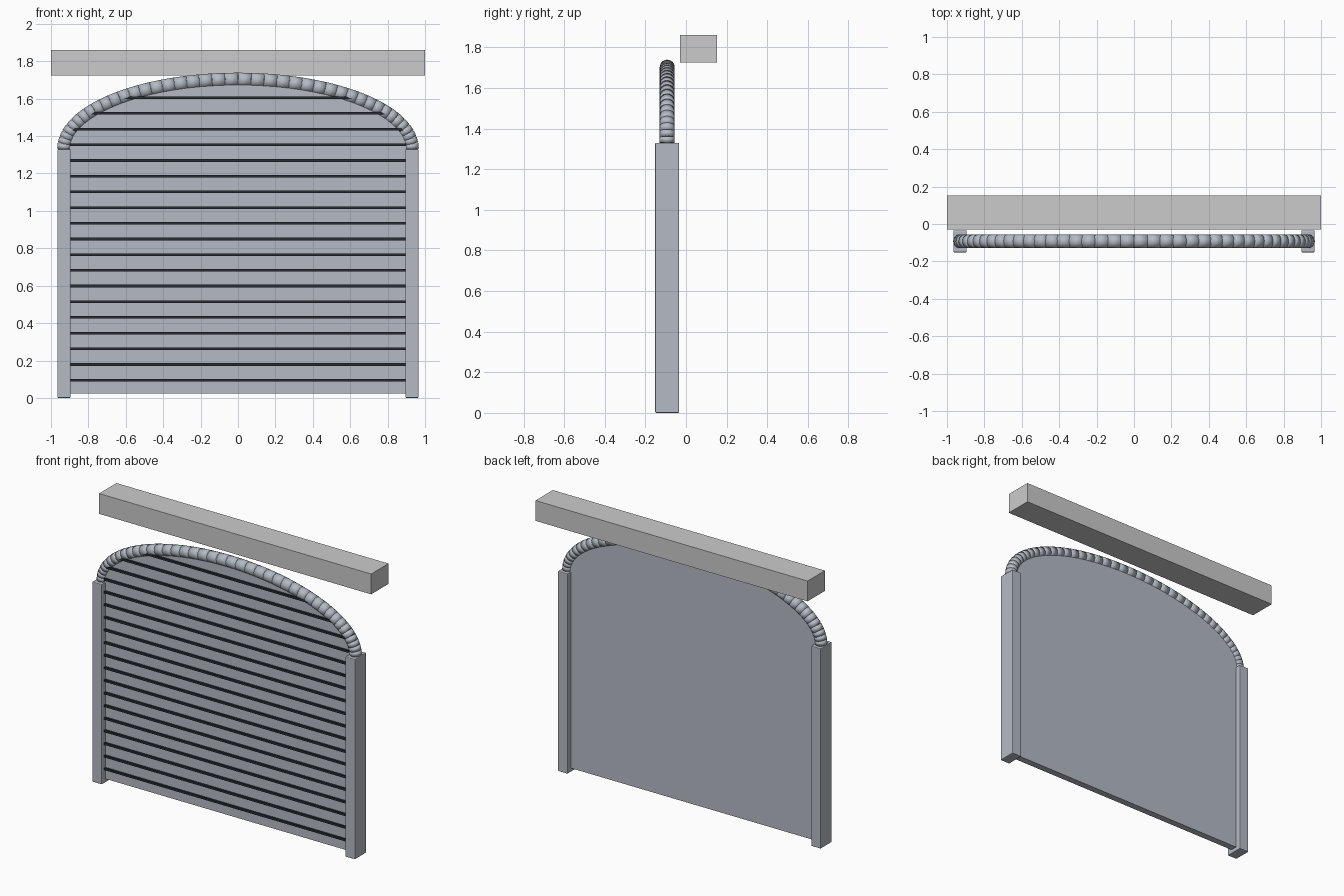
import bpy, bmesh
from math import sin, cos, pi, sqrt
from mathutils import Vector, Matrix

cube = bpy.data.objects.get("Cube")
if cube:
    bpy.data.objects.remove(cube, do_unlink=True)

SPRING = 1.33            # height where the arch starts
ARCH_A, ARCH_B = 0.93, 0.372
MID_Y = -0.0925          # centre plane of the shutter


def material(name, rgb):
    m = bpy.data.materials.new(name)
    m.use_nodes = True
    m.diffuse_color = (*rgb, 1)
    m.node_tree.nodes["Principled BSDF"].inputs["Base Color"].default_value = (*rgb, 1)
    return m


steel = material("steel", (0.46, 0.50, 0.56))
dark = material("dark_seam", (0.02, 0.025, 0.035))


def add_object(name, bm, mat=None, smooth=False, bevel=0):
    bmesh.ops.recalc_face_normals(bm, faces=bm.faces)
    for f in bm.faces:
        f.smooth = smooth
    mesh = bpy.data.meshes.new(name)
    bm.to_mesh(mesh)
    bm.free()
    ob = bpy.data.objects.new(name, mesh)
    bpy.context.collection.objects.link(ob)
    if mat:
        mesh.materials.append(mat)
    if bevel:
        mod = ob.modifiers.new("edge_bevel", "BEVEL")
        mod.width = bevel
        mod.segments = 2
    return ob


def add_box(bm, lo, hi):
    lo, hi = Vector(lo), Vector(hi)
    bmesh.ops.create_cube(bm, size=1, matrix=Matrix.Translation((lo + hi) / 2)
                          @ Matrix.Diagonal((*(hi - lo), 1)))


def arch_point(t):
    return Vector((ARCH_A * cos(t), MID_Y, SPRING + ARCH_B * sin(t)))


# Lintel beam behind the arch
bm = bmesh.new()
add_box(bm, (-1, -0.03, 1.725), (1, 0.152, 1.86))
add_object("lintel_beam", bm)

# Side posts
for side, name in ((1, "left_post"), (-1, "right_post")):
    bm = bmesh.new()
    xs = sorted((side * 0.895, side * 0.966))
    add_box(bm, (xs[0], -0.152, 0), (xs[1], -0.034, SPRING))
    add_object(name, bm, steel, bevel=0.005)

# Shutter panel with an arched top
bm = bmesh.new()
outline = [(-ARCH_A, 0.025), (ARCH_A, 0.025)]
outline += [(p.x, p.z) for p in (arch_point(pi * i / 48) for i in range(49))]
face = bm.faces.new([bm.verts.new((x, -0.115, z)) for x, z in outline])
ext = bmesh.ops.extrude_face_region(bm, geom=[face])
bmesh.ops.translate(bm, vec=(0, 0.045, 0),
                    verts=[v for v in ext["geom"] if isinstance(v, bmesh.types.BMVert)])
add_object("shutter_panel", bm, steel)

# Dark horizontal seams, trimmed to the arch
bm = bmesh.new()
for i in range(19):
    z = 0.095 + i * 0.0839
    half = 0.897
    if z > SPRING:
        half = min(half, ARCH_A * sqrt(1 - ((z - SPRING) / ARCH_B) ** 2))
    add_box(bm, (-half, -0.128, z - 0.007), (half, -0.11, z + 0.007))
add_object("panel_seams", bm, dark)

# Arch built from short round segments
bm = bmesh.new()
COUNT = 42
for i in range(COUNT):
    a, b = arch_point(pi * i / COUNT), arch_point(pi * (i + 1) / COUNT)
    turn = (b - a).to_track_quat("Z", "Y").to_matrix().to_4x4()
    bmesh.ops.create_cone(bm, cap_ends=True, segments=24, radius1=0.037, radius2=0.037,
                          depth=(b - a).length * 1.05,
                          matrix=Matrix.Translation((a + b) / 2) @ turn)
add_object("arch_tube", bm, steel, smooth=True)
